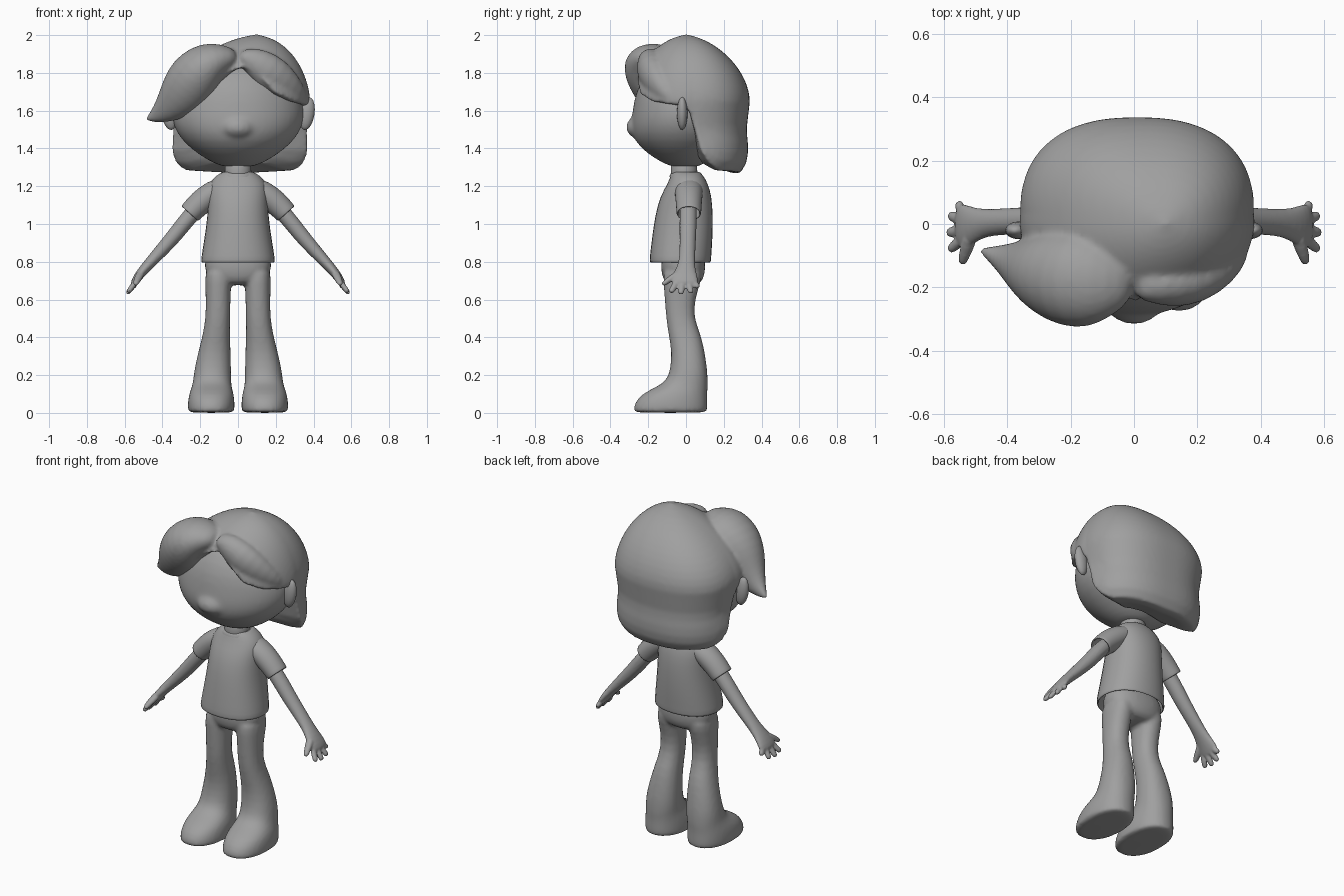
import bpy, bmesh, math
from mathutils import Vector, Matrix

if "Cube" in bpy.data.objects:
    bpy.data.objects.remove(bpy.data.objects["Cube"])

grey = bpy.data.materials.new("plain_grey")
grey.diffuse_color = (0.35, 0.35, 0.35, 1)
grey.use_nodes = True
grey.node_tree.nodes["Principled BSDF"].inputs["Base Color"].default_value = grey.diffuse_color


def select(objs):
    bpy.ops.object.select_all(action='DESELECT')
    for o in objs:
        o.select_set(True)
    bpy.context.view_layer.objects.active = objs[0]


def finish(name, bm, sub=1, thick=0, mirror=False, angle=60):
    bmesh.ops.recalc_face_normals(bm, faces=bm.faces)
    me = bpy.data.meshes.new(name)
    bm.to_mesh(me)
    bm.free()
    ob = bpy.data.objects.new(name, me)
    bpy.context.collection.objects.link(ob)
    me.materials.append(grey)
    if thick:
        m = ob.modifiers.new("thickness", 'SOLIDIFY')
        m.thickness, m.offset = thick, -1
    if mirror:
        ob.modifiers.new("mirror", 'MIRROR')
    if sub:
        m = ob.modifiers.new("smooth", 'SUBSURF')
        m.levels = m.render_levels = sub
    select([ob])
    bpy.ops.object.shade_smooth_by_angle(angle=math.radians(angle))
    return ob


def fuse(name, objs, voxel, rounds):
    """Join overlapping parts into one soft skin."""
    select(objs)
    bpy.ops.object.convert(target='MESH')
    bpy.ops.object.join()
    ob = bpy.context.view_layer.objects.active
    ob.name = name
    m = ob.modifiers.new("skin", 'REMESH')
    m.mode, m.voxel_size, m.use_smooth_shade = 'VOXEL', voxel, True
    m = ob.modifiers.new("soften", 'SMOOTH')
    m.factor, m.iterations = .5, rounds
    return ob


def skin(bm, rows):
    for r0, r1 in zip(rows, rows[1:]):
        n = len(r0)
        for i in range(n):
            j = (i + 1) % n
            bm.faces.new((r0[i], r0[j], r1[j], r1[i]))


def spow(x, p):
    return math.copysign(abs(x) ** p, x)


def loft(name, rings, ref=None, caps=True, n=16, power=1.0, **kw):
    """Rings are x, y, z, half width, half depth; ref aims the depth on tilted paths."""
    bm = bmesh.new()
    pts = [Vector(r[:3]) for r in rings]
    rows = []
    for k, (p, r) in enumerate(zip(pts, rings)):
        u, v = Vector((1, 0, 0)), Vector((0, 1, 0))
        if ref:
            t = (pts[min(k + 1, len(pts) - 1)] - pts[max(k - 1, 0)]).normalized()
            v = Vector(ref)
            v = (v - t * v.dot(t)).normalized()
            u = t.cross(v)
        angles = [2 * math.pi * i / n for i in range(n)]
        rows.append([bm.verts.new(p + u * spow(math.cos(a), power) * r[3]
                                  + v * spow(math.sin(a), power) * r[4]) for a in angles])
    skin(bm, rows)
    if caps:
        bm.faces.new(rows[0])
        bm.faces.new(rows[-1])
    return finish(name, bm, **kw)


def ellipsoid(name, pos, size, tilt=0, mirror=False):
    bm = bmesh.new()
    mat = Matrix.Translation(pos) @ Matrix.Rotation(tilt, 4, 'Y') @ Matrix.Diagonal((*size, 1))
    bmesh.ops.create_uvsphere(bm, u_segments=16, v_segments=10, radius=1, matrix=mat)
    return finish(name, bm, sub=0, mirror=mirror)


def interp(table, x):
    for (x0, y0), (x1, y1) in zip(table, table[1:]):
        if x <= x1:
            return y0 + (y1 - y0) * max(0, (x - x0) / (x1 - x0))
    return table[-1][1]


# Head with a soft nose, ears, neck
skull = loft("skull", [(0, 0, 1.30, .06, .06), (0, -.01, 1.315, .12, .10), (0, -.02, 1.37, .215, .185),
                       (0, -.02, 1.44, .30, .258), (0, -.015, 1.52, .348, .282), (0, -.01, 1.6, .358, .275),
                       (0, 0, 1.7, .335, .27), (0, 0, 1.8, .27, .215), (0, 0, 1.88, .14, .12)], n=24)
nose = ellipsoid("nose", (0, -.262, 1.512), (.085, .056, .055))
fuse("head", [skull, nose], .013, 12)
ellipsoid("ear", (.365, -.02, 1.585), (.04, .028, .088), .15, True)
loft("neck", [(0, -.01, 1.2, .08, .075), (0, -.01, 1.27, .07, .07), (0, -.01, 1.36, .075, .075)])

# Hair cap with a lower edge that changes around the head
edge = [(0, 1.83), (12, 1.81), (22, 1.75), (32, 1.69), (50, 1.65), (89, 1.62), (93, 1.5),
        (98, 1.38), (106, 1.32), (118, 1.285), (180, 1.27)]
flare = [(1.26, .82), (1.30, .91), (1.34, .96), (1.40, .975), (1.5, .945), (1.65, 1.0)]


def hair_point(deg, z, scale=1):
    h = max(0, (z - 1.65) / .35)
    s = (1 - min(h, 1) ** 1.8) ** .6 if h > 0 else interp(flare, z)
    a = math.radians(deg)
    power = .82 if abs(deg) > 90 else 1
    return Vector((.01 + .085 * h * h + spow(math.sin(a), power) * .372 * s * scale,
                   .02 - .02 * h * h - spow(math.cos(a), power) * .318 * s * scale, z))


bm = bmesh.new()
N, ROWS = 96, 20
rows = []
for k in range(1, ROWS + 3):
    row = []
    for i in range(N):
        deg = 360 * i / N - 180
        low = interp(edge, abs(deg))
        if k <= ROWS:
            p = hair_point(deg, 2.0 - (2.0 - low) * (k / ROWS) ** 1.4)
        else:
            p = hair_point(deg, low, (.84, .42)[k - ROWS - 1])
            p.z += .035 * (k - ROWS - 1)
        row.append(bm.verts.new(p))
    rows.append(row)
skin(bm, rows)
bm.faces.new(rows[-1])
top = bm.verts.new((.10, 0, 2.005))
for i in range(N):
    bm.faces.new((top, rows[0][i], rows[0][(i + 1) % N]))
cap = finish("hair_cap", bm, sub=0)

# Swept fringe ending in a side point, and the smaller lock on the other side
fringe = loft("swept_fringe", [(.0, -.18, 1.885, .035, .06), (-.07, -.18, 1.878, .08, .115),
                               (-.14, -.178, 1.858, .118, .155), (-.205, -.17, 1.805, .142, .16),
                               (-.26, -.155, 1.735, .143, .142), (-.315, -.14, 1.665, .12, .108),
                               (-.38, -.118, 1.605, .08, .064), (-.44, -.098, 1.57, .038, .03),
                               (-.49, -.08, 1.55, .008, .008)], ref=(0, 1, 0))
lock = loft("side_lock", [(.0, -.18, 1.89, .035, .055), (.07, -.19, 1.875, .07, .066),
                          (.15, -.185, 1.815, .103, .084), (.225, -.16, 1.755, .098, .075),
                          (.30, -.11, 1.695, .068, .058), (.35, -.06, 1.65, .025, .025)], ref=(0, 1, 0))
fuse("hair", [cap, fringe, lock], .011, 6)

# Shirt body, sleeves, collar
loft("shirt", [(0, -.03, .795, .20, .166), (0, -.03, .82, .199, .166), (0, -.02, .92, .182, .164),
               (0, -.01, 1.05, .163, .156), (0, .0, 1.15, .162, .138), (0, .01, 1.215, .158, .108),
               (0, .005, 1.26, .115, .086), (0, 0, 1.28, .075, .07)],
     caps=False, thick=.012, power=.9)
loft("sleeve", [(.06, .015, 1.20, .055, .072), (.13, .015, 1.170, .066, .077),
                (.20, .015, 1.114, .068, .07), (.248, .015, 1.064, .061, .067),
                (.256, .015, 1.055, .061, .067)],
     ref=(0, 1, 0), caps=False, thick=.01, mirror=True)
loft("collar", [(0, -.005, 1.25, .10, .085), (0, -.005, 1.268, .094, .08),
                (0, -.005, 1.272, .07, .066)], caps=False)

# Arms with palms
hand = [loft("arm", [(.16, .012, 1.14, .045, .045), (.25, .012, 1.05, .045, .048),
                     (.33, .01, .945, .043, .046), (.41, .008, .855, .037, .043),
                     (.475, .003, .785, .030, .045), (.51, -.004, .745, .027, .061),
                     (.54, -.006, .705, .023, .075), (.559, -.006, .672, .016, .069)],
             ref=(0, 1, 0), n=12, mirror=True)]

# Fingers and thumb fan out from each palm
for y, ty, tx, tz in [(.038, .062, .553, .662), (.012, .026, .578, .635),
                      (-.02, -.027, .583, .63), (-.05, -.078, .578, .638)]:
    hand.append(loft("finger", [(.54, y, .70, .017, .02),
                                (.5 * (.545 + tx), .5 * (y + ty), .5 * (.69 + tz), .016, .02),
                                (tx, ty, tz + .008, .015, .018), (tx + .003, ty, tz - .003, .01, .012)],
                     ref=(0, 1, 0), n=8, mirror=True))
hand.append(loft("thumb", [(.51, -.025, .75, .02, .026), (.528, -.075, .715, .019, .024),
                           (.54, -.112, .688, .016, .018), (.543, -.127, .677, .01, .011)],
                 ref=(1, 0, 0), n=8, mirror=True))
fuse("arms", hand, .006, 3)

# Trousers and flared legs running into the shoes
hips = loft("hips", [(0, -.015, .675, .06, .06), (0, -.015, .69, .14, .10), (0, -.015, .74, .175, .118),
                     (0, -.015, .80, .182, .118), (0, -.015, .86, .16, .11)], n=20, power=.85)
leg = loft("leg", [(.10, -.015, .78, .073, .108), (.105, -.02, .70, .07, .102), (.105, -.033, .60, .066, .08),
                   (.107, -.032, .50, .065, .074), (.115, -.005, .41, .073, .087), (.125, .012, .32, .087, .088),
                   (.134, .015, .23, .098, .099), (.137, .006, .17, .102, .11), (.139, -.02, .138, .106, .137),
                   (.141, -.062, .10, .12, .176), (.142, -.08, .05, .126, .196),
                   (.142, -.083, .010, .124, .198), (.142, -.083, .0, .12, .194)],
           n=20, mirror=True, power=.9)
fuse("trousers_and_shoes", [hips, leg], .012, 3)
